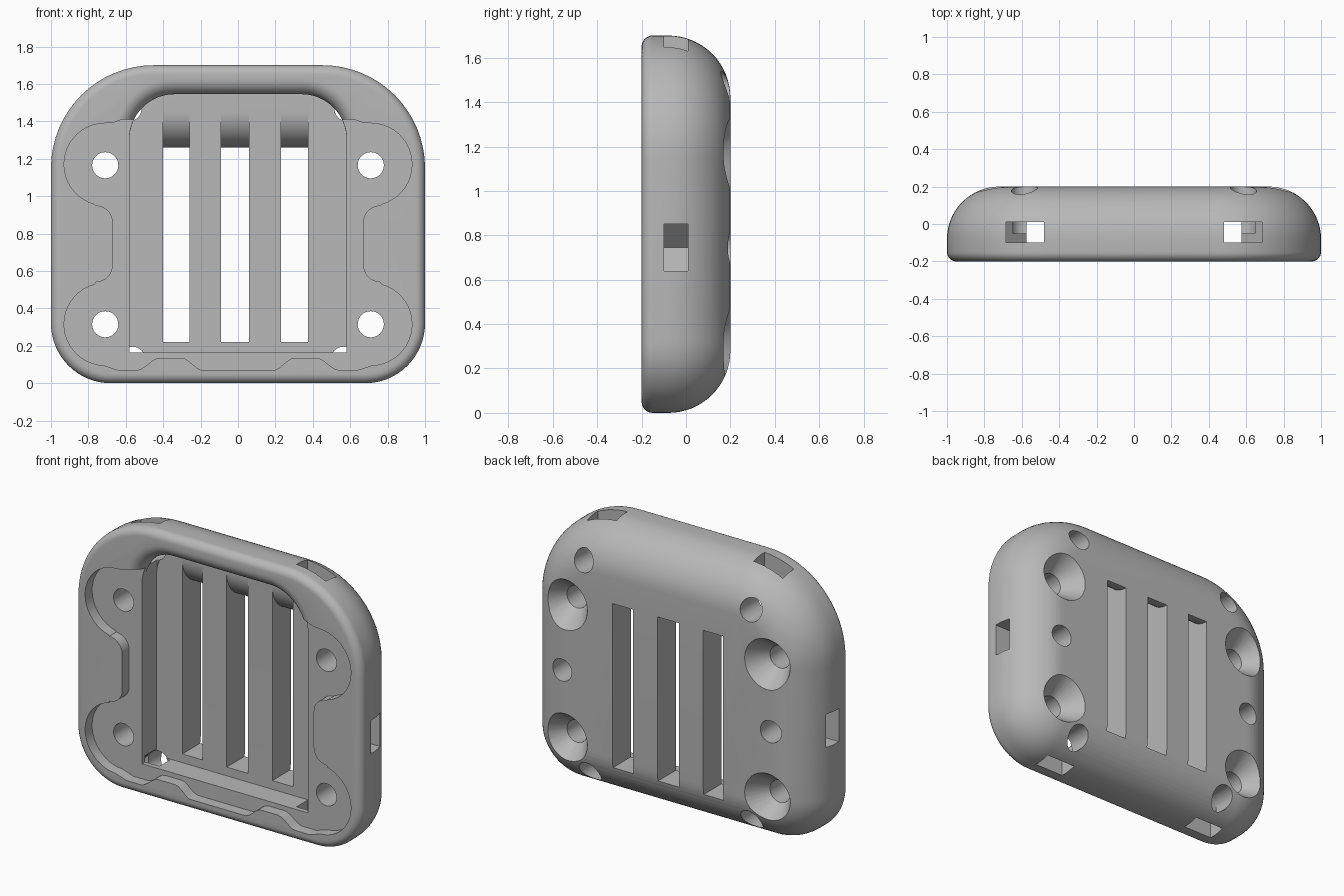
import bpy, bmesh, math
from math import sin, cos, pi, radians

cube = bpy.data.objects.get("Cube")
if cube:
    bpy.data.objects.remove(cube, do_unlink=True)

grey = bpy.data.materials.new("mid_grey")
grey.use_nodes = True
grey.diffuse_color = (0.48, 0.48, 0.48, 1)
grey.node_tree.nodes["Principled BSDF"].inputs["Base Color"].default_value = (0.48, 0.48, 0.48, 1)


def loft(name, rings):
    """Closed solid through matching rings of 3D points."""
    bm = bmesh.new()
    loops = [[bm.verts.new(p) for p in ring] for ring in rings]
    n = len(loops[0])
    for a, b in zip(loops, loops[1:]):
        for i in range(n):
            j = (i + 1) % n
            bm.faces.new((a[i], a[j], b[j], b[i]))
    bm.faces.new(loops[0])
    bm.faces.new(loops[-1])
    bmesh.ops.recalc_face_normals(bm, faces=bm.faces)
    mesh = bpy.data.meshes.new(name)
    bm.to_mesh(mesh)
    bm.free()
    mesh.materials.append(grey)
    obj = bpy.data.objects.new(name, mesh)
    bpy.context.scene.collection.objects.link(obj)
    return obj


def at_depth(points, y):
    return [(x, y, z) for x, z in points]


def arc(cx, cz, r, a0, a1, n=16):
    return [(cx + r * cos(radians(a0 + (a1 - a0) * i / n)),
             cz + r * sin(radians(a0 + (a1 - a0) * i / n))) for i in range(n + 1)]


def mirrored(half):
    """Outline from its right half, listed from bottom to top."""
    return half + [(-x, z) for x, z in reversed(half)]


cutters = []


def prism(name, points, y0, y1):
    cutters.append(loft(name, [at_depth(points, y0), at_depth(points, y1)]))


def turned(name, x, z, profile):
    """Round cutter along y from (radius, depth) pairs."""
    cutters.append(loft(name, [at_depth(arc(x, z, r, 0, 348.75, 31), y) for r, y in profile]))


# Body: rounded plate, small front edge and large back edge radius
def body_outline(inset):
    lo, hi = 0.32, 0.55
    return mirrored(arc(1 - lo, lo, lo - inset, -90, 0) +
                    arc(1 - hi, 1.7 - hi, hi - inset, 0, 90))


rings = []
for i in range(9):
    t = pi / 2 * i / 8
    rings.append(at_depth(body_outline(0.05 * (1 - sin(t))), -0.15 - 0.05 * cos(t)))
for i in range(17):
    t = pi / 2 * i / 16
    rings.append(at_depth(body_outline(0.28 * (1 - cos(t))), -0.08 + 0.28 * sin(t)))
body = loft("buckle_body", rings)


# Central pocket with a rolled upper rim
def pocket_outline(e):
    r = 0.24
    return mirrored([(0.58 + e, 0.165)] + arc(0.58 - r, 1.545 - r, r + e, 0, 90))


rim = 0.08
rings = [at_depth(pocket_outline(rim), -0.3)]
for i in range(11):
    t = pi / 2 * i / 10
    rings.append(at_depth(pocket_outline(rim * (1 - sin(t))), -0.2 + rim * (1 - cos(t))))
rings.append(at_depth(pocket_outline(0), 0.015))
cutters.append(loft("pocket_cutter", rings))


# Shallow lobed recess with a wavy lower edge
def step(a, b, x):
    t = min(max((x - a) / (b - a), 0), 1)
    return t * t * (3 - 2 * t)


half = []
for i in range(32):
    x = 0.02 * (i + 1)
    half.append((x, 0.07 + 0.065 * (step(0.19, 0.3, x) - step(0.42, 0.54, x))))
half += arc(0.71, 0.315, 0.22, -88, 75, 20)
half += arc(0.76, 0.63, 0.09, 270, 180, 8)
half += arc(0.76, 0.86, 0.09, 180, 90, 8)
half += arc(0.71, 1.17, 0.22, -75, 90, 20)
half += [(0.66, 1.395), (0.62, 1.41), (0.3, 1.41)]
prism("recess_cutter", mirrored(half), -0.3, -0.13)

# Strap slots, rounded over at their upper end
for x0, x1 in ((-0.4, -0.26), (-0.09, 0.06), (0.23, 0.375)):
    profile = [(-0.02, 0.22), (-0.02, 1.45)]
    profile += arc(0.205, 1.45, 0.19, 180, 270)
    profile += [(0.3, 1.26), (0.3, 0.22)]
    cutters.append(loft("slot_cutter", [[(x, y, z) for y, z in profile] for x in (x0, x1)]))

for s in (-1, 1):
    # Countersunk screw holes
    for z in (0.315, 1.165):
        turned("screw_hole_cutter", s * 0.71, z,
               [(0.07, -0.3), (0.07, 0.075), (0.16, 0.2), (0.16, 0.3)])
    # Small round holes from the back
    for x, z, y in ((0.585, 1.47, -0.05), (0.565, 0.125, -0.05), (0.73, 0.745, 0.02)):
        turned("small_hole_cutter", s * x, z, [(0.07, y), (0.07, 0.3)])
    # Square channels in the sides, top and bottom
    channels = (
        [(1.1, 0.64), (1.1, 0.85), (0.87, 0.85), (0.765, 0.745), (0.87, 0.64)],
        [(0.685, 1.8), (0.48, 1.8), (0.48, 1.3), (0.575, 1.3), (0.575, 1.43), (0.685, 1.54)],
        [(0.685, -0.1), (0.685, 0.1), (0.575, 0.21), (0.48, 0.21), (0.48, -0.1)],
    )
    for points in channels:
        prism("channel_cutter", [(s * x, z) for x, z in points], -0.1, 0.01)

# Cut everything out of the body
for cutter in cutters:
    cutter.hide_render = True
    mod = body.modifiers.new(cutter.name, 'BOOLEAN')
    mod.operation = 'DIFFERENCE'
    mod.solver = 'EXACT'
    mod.object = cutter
bpy.context.view_layer.update()
graph = bpy.context.evaluated_depsgraph_get()
result = bpy.data.meshes.new_from_object(body.evaluated_get(graph))
body.modifiers.clear()
body.data = result
for cutter in cutters:
    bpy.data.objects.remove(cutter, do_unlink=True)

bpy.ops.object.select_all(action='DESELECT')
body.select_set(True)
bpy.context.view_layer.objects.active = body
bpy.ops.object.shade_smooth_by_angle(angle=radians(30))
